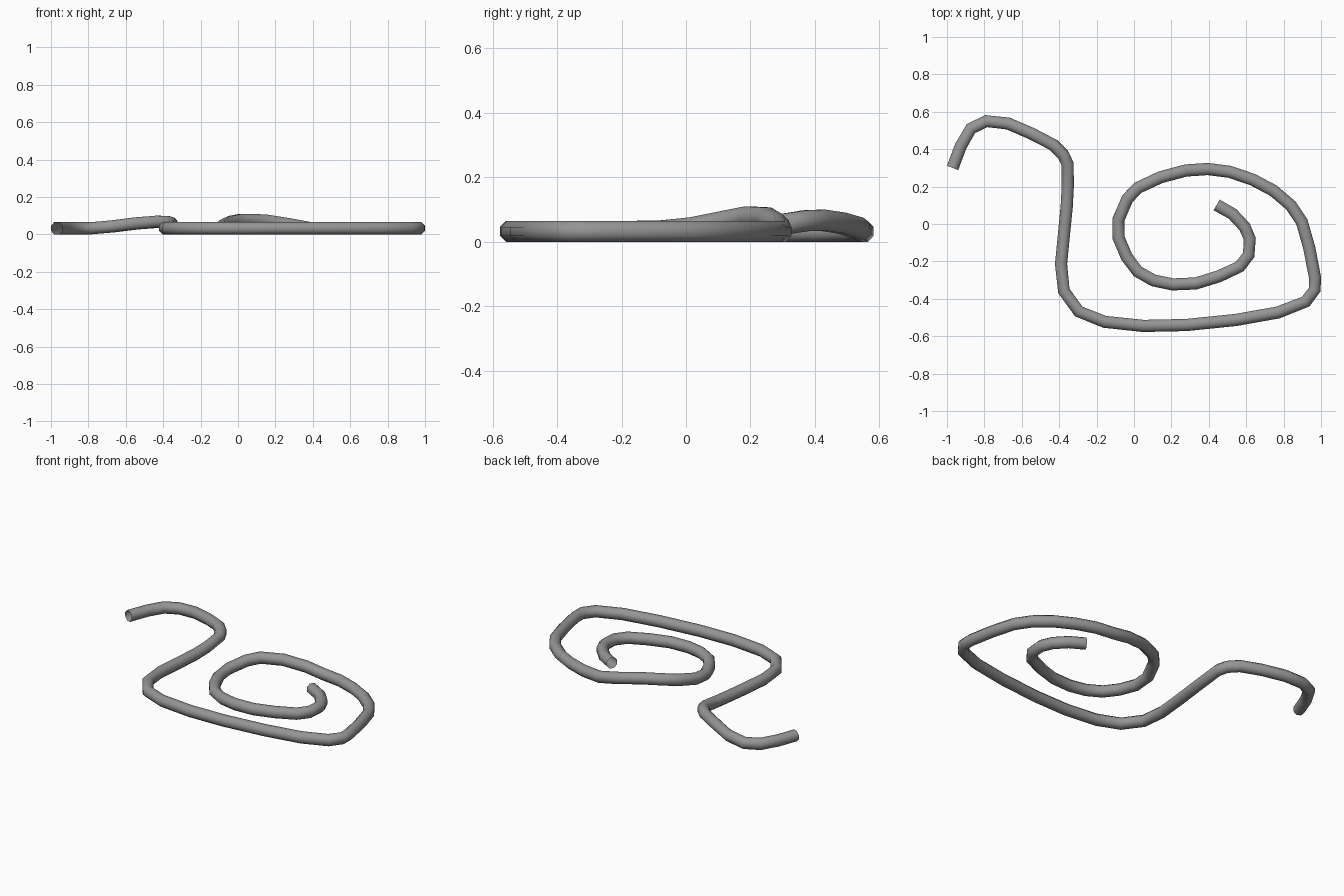
import bpy
import math

H = 0.0325                       # half height of the tube
R = H / math.cos(math.pi / 8)    # corner radius of its eight-sided section
# Ground-plane path of the bent tube, from the outer tail to the inner end
path = [
    (-.97, .30), (-.927, .415), (-.872, .51), (-.79, .55), (-.672, .537),
    (-.545, .482), (-.43, .422), (-.378, .37), (-.355, .32), (-.354, .203),
    (-.36, .09), (-.375, -.06), (-.39, -.214), (-.375, -.358), (-.295, -.468),
    (-.157, -.523), (.05, -.545), (.28, -.54), (.545, -.513), (.77, -.473),
    (.918, -.415), (.967, -.35), (.967, -.283), (.937, -.128), (.898, .01),
    (.838, .1), (.746, .178), (.635, .237), (.512, .279), (.394, .294),
    (.277, .286), (.142, .25), (.02, .193), (-.036, .134), (-.084, .021),
    (-.082, -.075), (-.039, -.176), (.02, -.254), (.105, -.302), (.207, -.323),
    (.33, -.318), (.453, -.28), (.565, -.228), (.613, -.166), (.619, -.08),
    (.592, -.016), (.528, .053), (.442, .102),
]
# Places where the tube lifts off the ground (point index: extra height)
lift = {4: .010, 5: .026, 6: .035, 7: .033, 8: .025, 9: .010, 10: .003,
        30: .021, 31: .042, 32: .045, 33: .034, 34: .012, 35: .002}

# Tube: polyline swept with an octagonal section, a flat side down
curve = bpy.data.curves.new("bent_tube_path", 'CURVE')
curve.dimensions = '3D'
curve.twist_mode = 'Z_UP'
curve.bevel_depth = R
curve.bevel_resolution = 2
spline = curve.splines.new('POLY')
spline.points.add(len(path) - 1)
for i, (x, y) in enumerate(path):
    spline.points[i].co = (x, y, H + lift.get(i, 0), 1)
    spline.points[i].tilt = math.pi / 8
tube = bpy.data.objects.new("bent_tube", curve)
bpy.context.collection.objects.link(tube)

# Dark grey finish
grey = bpy.data.materials.new("dark_grey")
grey.diffuse_color = (0.3, 0.3, 0.3, 1)
curve.materials.append(grey)

# Turn into a mesh with smooth sides
bpy.context.view_layer.objects.active = tube
tube.select_set(True)
bpy.ops.object.convert(target='MESH')
bpy.ops.object.shade_smooth()
